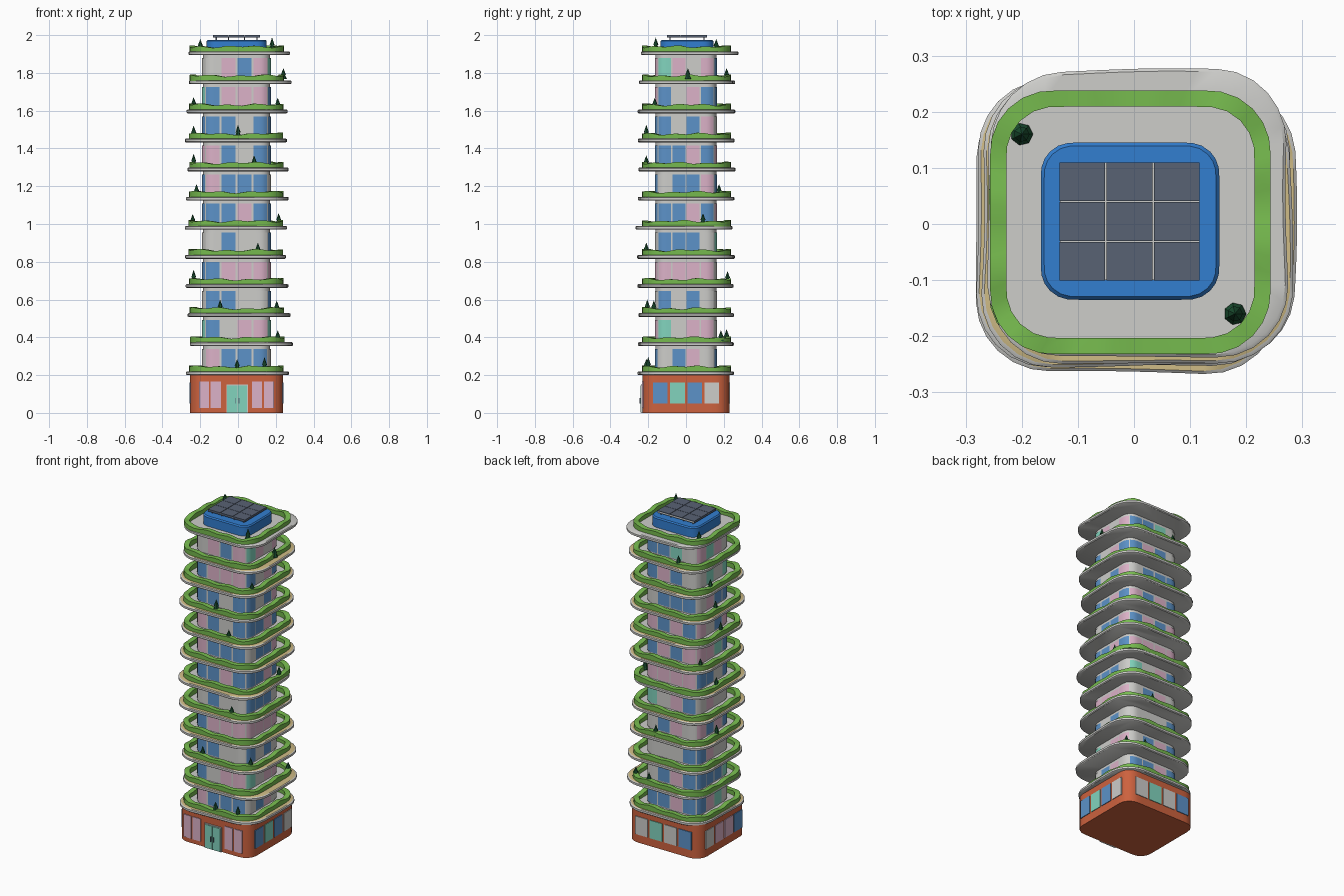
import bpy, bmesh, math, random

if "Cube" in bpy.data.objects:
    bpy.data.objects.remove(bpy.data.objects["Cube"])

random.seed(4)


def srgb(r, g, b):
    return [((c / 255 + 0.055) / 1.055) ** 2.4 for c in (r, g, b)] + [1]


PALETTE = {
    "concrete": (205, 205, 202), "hedge_green": (118, 186, 78),
    "roof_blue": (50, 126, 208), "solar_slate": (88, 98, 116),
    "brick": (205, 98, 62), "sand": (208, 188, 134),
    "pink_glass": (220, 178, 200), "mint_glass": (130, 212, 190),
    "blue_glass": (92, 146, 200), "tree_green": (26, 78, 48),
}
MATS, INDEX = [], {}
for key, rgb in PALETTE.items():
    m = bpy.data.materials.new(key)
    m.diffuse_color = srgb(*rgb)
    m.use_nodes = True
    m.node_tree.nodes["Principled BSDF"].inputs["Base Color"].default_value = m.diffuse_color
    INDEX[key] = len(MATS)
    MATS.append(m)
GLASS = {"G": "concrete", "P": "pink_glass", "M": "mint_glass", "B": "blue_glass"}


def finish(name, bm, smooth=False):
    bmesh.ops.recalc_face_normals(bm, faces=bm.faces)
    me = bpy.data.meshes.new(name)
    bm.to_mesh(me)
    bm.free()
    for m in MATS:
        me.materials.append(m)
    ob = bpy.data.objects.new(name, me)
    bpy.context.collection.objects.link(ob)
    if smooth:
        bpy.context.view_layer.objects.active = ob
        ob.select_set(True)
        bpy.ops.object.shade_smooth_by_angle(angle=math.radians(35))
        ob.select_set(False)
    return ob


def edge_point(hx, hy, r, side, t):
    """Point on a rounded rectangle; sides run front, right, back, left."""
    h, other = (hx, hy) if side % 2 == 0 else (hy, hx)
    a = h - r
    d = (t - 0.5) * (2 * a + r * math.pi / 2)
    u, v = d, other
    if abs(d) > a:
        ang = (abs(d) - a) / r
        u = math.copysign(a + r * math.sin(ang), d)
        v = other - r + r * math.cos(ang)
    return ((u, -v), (v, u), (-u, v), (-v, -u))[side]


def ring(hx, hy, r, z, c=(0, 0), n=16, wob=None, wave=None):
    pts = []
    for i in range(4 * n):
        x, y = edge_point(hx, hy, r, i // n, (i % n) / n)
        k = 1 + (wob(i / (4 * n)) if wob else 0)
        pts.append((x * k + c[0], y * k + c[1], z + (wave(i) if wave else 0)))
    return pts


def loft(name, rings, colors, cap=True, smooth=True):
    """Skin rings in order; closed into a tube when not capped."""
    bm = bmesh.new()
    vs = [[bm.verts.new(p) for p in rg] for rg in rings]
    n, count = len(vs[0]), len(vs) - (1 if cap else 0)
    for k in range(count):
        a, b = vs[k], vs[(k + 1) % len(vs)]
        for i in range(n):
            f = bm.faces.new((a[i], a[(i + 1) % n], b[(i + 1) % n], b[i]))
            f.material_index = INDEX[colors[min(k, len(colors) - 1)]]
    if cap:
        bm.faces.new(vs[0]).material_index = INDEX[colors[0]]
        bm.faces.new(vs[-1]).material_index = INDEX[colors[-1]]
    return finish(name, bm, smooth)


def add_box(bm, x0, x1, y0, y1, z0, z1, color):
    v = [bm.verts.new((x, y, z)) for z in (z0, z1)
         for x, y in ((x0, y0), (x1, y0), (x1, y1), (x0, y1))]
    for q in ((0, 1, 2, 3), (4, 5, 6, 7), (0, 1, 5, 4), (1, 2, 6, 5), (2, 3, 7, 6), (3, 0, 4, 7)):
        bm.faces.new([v[i] for i in q]).material_index = INDEX[color]


CX, STEP, Z0, FLOORS = -0.008, 0.154, 0.2, 11

# Brick ground floor
BX, BY = 0.246, 0.23
loft("ground_floor", [ring(BX, BY, 0.07, z, (CX, 0)) for z in (0, 0.205)], ["brick"])

# Ground floor windows and the entrance
bm = bmesh.new()
for x0, x1 in ((-0.206, -0.153), (-0.146, -0.09), (0.074, 0.127), (0.138, 0.19)):
    add_box(bm, x0, x1, -BY - 0.004, -BY + 0.004, 0.027, 0.165, "pink_glass")
for j in range(4):
    a = -0.175 + j * 0.091
    b = a + 0.078
    add_box(bm, CX + BX - 0.004, CX + BX + 0.004, a, b, 0.05, 0.16, GLASS["BMBG"[j]])
    add_box(bm, CX - BX - 0.004, CX - BX + 0.004, -b, -a, 0.05, 0.16, GLASS["GPPB"[j]])
    add_box(bm, CX - b * 1.08, CX - a * 1.08, BY - 0.004, BY + 0.004, 0.05, 0.16, GLASS["GMGB"[j]])
finish("ground_windows", bm)
bm = bmesh.new()
add_box(bm, -0.062, 0.052, -0.237, -0.22, 0, 0.15, "concrete")
for x0, x1 in ((-0.057, -0.0065), (-0.0035, 0.047)):
    add_box(bm, x0, x1, -0.24, -0.23, 0.002, 0.144, "mint_glass")
for x in (-0.015, 0.005):
    add_box(bm, x - 0.002, x + 0.002, -0.246, -0.238, 0.05, 0.08, "solar_slate")
finish("entrance_door", bm)

# Tower core
HX, HY, R = 0.178, 0.161, 0.055
loft("tower_core", [ring(HX, HY, R, z, (CX, 0)) for z in (0.2, 1.9)], ["concrete"])

# Glass panels wrapping the core, four to a side on each floor
FRONT = ["PBBB", "BGPP", "BBGG", "BPPP", "GBGG", "BBPB", "PBBB", "PBGB", "BBGB", "BPPP", "GPBP"]
RIGHT = ["GBPG", "MGPP", "BGBG", "PPPP", "BBBG", "BBPB", "GBBP", "BBPB", "BGBP", "BGPB", "MPGP"]
bm = bmesh.new()
for k in range(FLOORS):
    z0, z1 = Z0 + k * STEP + 0.028, Z0 + k * STEP + 0.138
    rows = [FRONT[k], RIGHT[k]] + ["".join(random.choices("BPGM", (4, 4, 3, 1), k=4)) for _ in "ab"]
    for side in range(4):
        for j in range(4):
            cols = []
            for s in range(6):
                t = j / 4 + 0.0125 + 0.225 * s / 5
                x, y = edge_point(HX + 0.004, HY + 0.004, R + 0.004, side, t)
                cols.append([bm.verts.new((x + CX, y, z)) for z in (z0, z1)])
            for a, b in zip(cols, cols[1:]):
                f = bm.faces.new((a[0], b[0], b[1], a[1]))
                f.material_index = INDEX[GLASS[rows[side][j]]]
finish("glass_panels", bm, True)

# Uneven balcony slabs, each with a wavy hedge
SHIFT = [(-.003, 0), (.016, 0), (.003, .003), (-.008, 0), (-.014, 0), (-.014, -.012),
         (-.005, .003), (0, .003), (-.013, .004), (-.005, .003), (.01, .003), (.008, .018)]
for k, (sx, sy) in enumerate(SHIFT):
    z = Z0 + k * STEP
    p, q = random.uniform(0, 6.28), random.uniform(0, 6.28)

    def wob(u):
        return 0.014 * math.sin(4 * math.pi * u + p) + 0.012 * math.sin(6 * math.pi * u + q)

    def slab_ring(d, dz):
        return ring(0.268 - d, 0.253 - d, 0.13, z + dz, (sx, sy), 14, wob)

    hc = (CX + sx * 0.2, 0.003)
    strip = "concrete" if k == FLOORS else "sand"
    loft("balcony_slab", [slab_ring(0.005, 0), slab_ring(0, 0.004), slab_ring(0, 0.016),
                          slab_ring(0.005, 0.02), ring(0.235, 0.22, 0.1, z + 0.02, hc, 14)],
         ["concrete", "concrete", "concrete", strip, "concrete"]).data.polygons[-1].material_index = 0

    def wave(i):
        return 0.004 * math.sin(i * 1.35 + p) + 0.003 * math.sin(i * 0.6 + q)

    inner, outer = (0.221, 0.206, 0.085), (0.25, 0.235, 0.11)
    loft("hedge", [ring(*outer, z + 0.018, hc, 14), ring(*outer, z + 0.045, hc, 14, None, wave),
                   ring(*inner, z + 0.045, hc, 14, None, wave), ring(*inner, z + 0.018, hc, 14)],
         ["hedge_green"], cap=False)

# Small two-tier conifers: floor, x, y
TREES = [(0, -.005, -.21), (0, .14, -.2), (1, .21, .185), (1, .1, .215), (2, -.095, -.205),
         (2, .205, -.17), (3, -.235, .04), (3, .05, .22), (4, .105, -.21), (5, .215, .09),
         (5, -.24, .05), (6, -.22, .175), (7, .085, -.21), (7, -.235, 0), (8, 0, -.21),
         (8, -.235, .05), (9, .21, -.165), (9, -.235, .1), (10, .24, .01), (10, -.1, .215),
         (11, -.2, .16), (11, .18, -.16)]
bm = bmesh.new()
for k, x, y in TREES:
    z, h = Z0 + k * STEP + 0.02, random.uniform(0.062, 0.076)
    for r, lo, hi in ((0.02, 0.1, 0.7), (0.014, 0.45, 1.0)):
        base = [bm.verts.new((x + r * math.cos(i * math.tau / 7), y + r * math.sin(i * math.tau / 7), z + h * lo))
                for i in range(7)]
        tip = bm.verts.new((x, y, z + h * hi))
        bm.faces.new(base)
        for i in range(7):
            bm.faces.new((base[i], base[(i + 1) % 7], tip))
    add_box(bm, x - 0.003, x + 0.003, y - 0.003, y + 0.003, z - 0.002, z + h * 0.15, "tree_green")
for f in bm.faces:
    f.material_index = INDEX["tree_green"]
finish("conifers", bm)

# Blue roof block
RC = (-0.007, 0.005)
loft("roof_block", [ring(0.159, 0.14, 0.055, 1.91, RC), ring(0.159, 0.14, 0.055, 1.968, RC),
                    ring(0.153, 0.134, 0.05, 1.975, RC)], ["roof_blue"])

# Solar array: nine panels on a pale frame with short legs
bm = bmesh.new()
add_box(bm, -0.132, 0.117, -0.1, 0.11, 1.988, 1.996, "concrete")
for i in range(3):
    for j in range(3):
        x, y = -0.133 + i * 0.0843, -0.101 + j * 0.071
        add_box(bm, x, x + 0.0815, y, y + 0.069, 1.987, 2.0, "solar_slate")
for x in (-0.115, -0.05, 0.035, 0.1):
    for y in (-0.085, 0.095):
        add_box(bm, x - 0.003, x + 0.003, y - 0.003, y + 0.003, 1.97, 1.99, "solar_slate")
finish("solar_array", bm)
